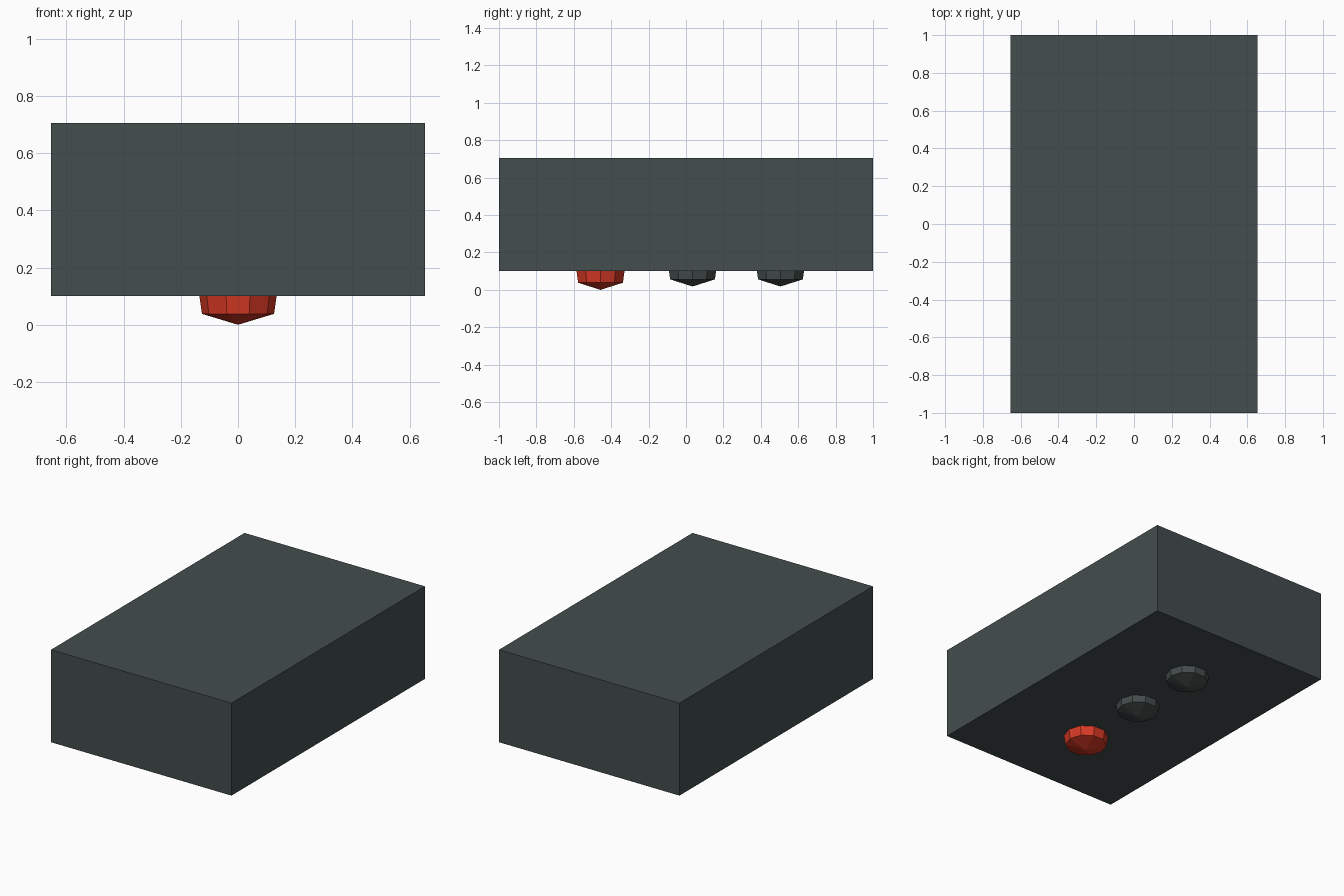
import bpy, bmesh, math

if "Cube" in bpy.data.objects:
    bpy.data.objects.remove(bpy.data.objects["Cube"])


def material(name, rgb):
    m = bpy.data.materials.new(name)
    m.diffuse_color = (*rgb, 1)
    m.use_nodes = True
    m.node_tree.nodes["Principled BSDF"].inputs["Base Color"].default_value = m.diffuse_color
    return m


housing_grey = material("dark grey housing", (0.057, 0.074, 0.075))
unlit_grey = material("dark grey lens", (0.057, 0.074, 0.071))
lit_red = material("red lens", (0.68, 0.04, 0.018))


def add_object(name, bm, mat):
    bmesh.ops.recalc_face_normals(bm, faces=bm.faces)
    mesh = bpy.data.meshes.new(name)
    bm.to_mesh(mesh)
    bm.free()
    mesh.materials.append(mat)
    ob = bpy.data.objects.new(name, mesh)
    bpy.context.collection.objects.link(ob)
    return ob


# Rectangular housing
bm = bmesh.new()
bmesh.ops.create_cube(bm, size=1)
bmesh.ops.scale(bm, vec=(1.306, 2.0, 0.605), verts=bm.verts)
bmesh.ops.translate(bm, vec=(0, 0, 0.4025), verts=bm.verts)
add_object("housing", bm, housing_grey)


# Ten-sided tapered lens with a shallow pointed tip, sunk into the housing
def lens(name, y, tip_z, mat):
    bm = bmesh.new()
    rings = []
    for r, z in ((0.126, 0.038), (0.139, 0.13)):
        rings.append([bm.verts.new((r * math.cos(math.tau * i / 10),
                                    y + r * math.sin(math.tau * i / 10),
                                    tip_z + z)) for i in range(10)])
    tip = bm.verts.new((0, y, tip_z))
    low, high = rings
    for i in range(10):
        j = (i + 1) % 10
        bm.faces.new((low[i], low[j], high[j], high[i]))
        bm.faces.new((low[j], low[i], tip))
    bm.faces.new(high)
    add_object(name, bm, mat)


lens("front_lens", -0.457, 0.0, lit_red)
lens("middle_lens", 0.035, 0.018, unlit_grey)
lens("back_lens", 0.505, 0.018, unlit_grey)
